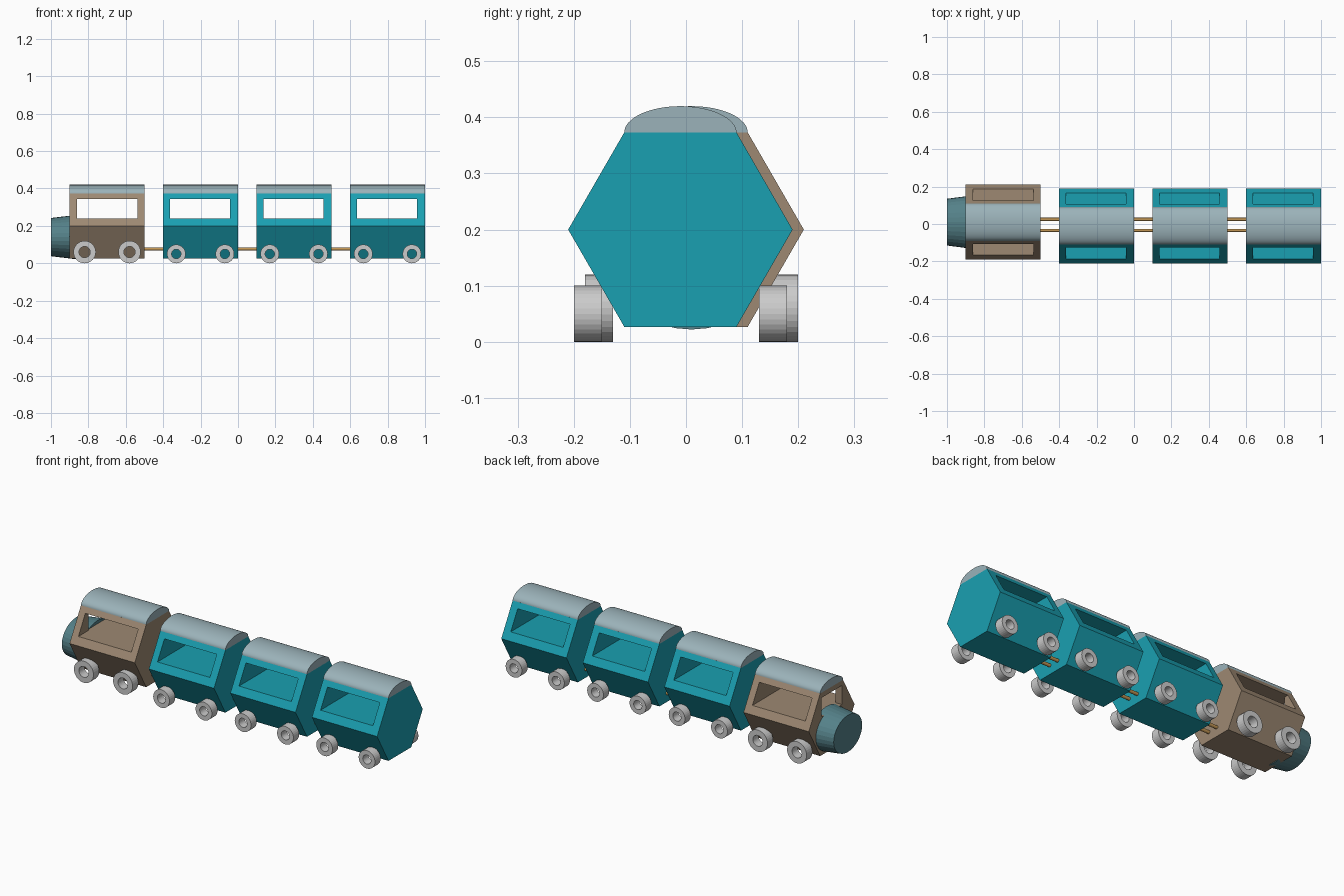
import bpy, bmesh
from math import pi, cos, sin

if "Cube" in bpy.data.objects:
    bpy.data.objects.remove(bpy.data.objects["Cube"])


def material(name, rgb):
    m = bpy.data.materials.new(name)
    m.diffuse_color = (*rgb, 1)
    m.use_nodes = True
    m.node_tree.nodes["Principled BSDF"].inputs["Base Color"].default_value = m.diffuse_color
    return m


TEAL = material("teal", (0.01, 0.35, 0.44))
BROWN = material("brown", (0.34, 0.25, 0.17))
ROOF = material("pale_blue_grey", (0.33, 0.45, 0.49))
NOSE = material("slate_teal", (0.09, 0.22, 0.25))
BRASS = material("brass", (0.55, 0.31, 0.09))


def loft(name, sections, mat=None, closed=False):
    """Skin matching rings of points; cap the ends, or close the rings into a loop."""
    bm = bmesh.new()
    rings = [[bm.verts.new(p) for p in s] for s in sections]
    n = len(rings[0])
    pairs = list(zip(rings, rings[1:]))
    if closed:
        pairs.append((rings[-1], rings[0]))
    for a, b in pairs:
        for i in range(n):
            j = (i + 1) % n
            bm.faces.new((a[i], a[j], b[j], b[i]))
    if not closed:
        bm.faces.new(rings[0])
        bm.faces.new(rings[-1])
    bmesh.ops.recalc_face_normals(bm, faces=bm.faces)
    me = bpy.data.meshes.new(name)
    bm.to_mesh(me)
    bm.free()
    ob = bpy.data.objects.new(name, me)
    bpy.context.collection.objects.link(ob)
    if mat:
        me.materials.append(mat)
    return ob


def ellipse(x, y, z, ry, rz, n, arc=2 * pi):
    """Points of an ellipse (or arc of one) in the plane of constant x."""
    steps = n if arc == 2 * pi else n - 1
    return [(x, y + ry * cos(arc * i / steps), z + rz * sin(arc * i / steps)) for i in range(n)]


def box(x0, x1, y0, y1, z0, z1):
    return loft("cutter", [[(x, y0, z0), (x, y1, z0), (x, y1, z1), (x, y0, z1)] for x in (x0, x1)])


def cut(ob, cutter):
    mod = ob.modifiers.new("cut", 'BOOLEAN')
    mod.operation = 'DIFFERENCE'
    mod.solver = 'EXACT'
    mod.object = cutter
    bpy.context.view_layer.objects.active = ob
    bpy.ops.object.modifier_apply(modifier=mod.name)
    bpy.data.objects.remove(cutter)


def wheel(name, x, y, r):
    """Ring-shaped wheel with a through hole, axle along y."""
    profile = [(r, -0.025), (r, 0.025), (r * 0.5, 0.025), (r * 0.5, -0.025)]
    rings = []
    for i in range(32):
        a = 2 * pi * i / 32
        rings.append([(x + q * cos(a), y + h, r + q * sin(a)) for q, h in profile])
    return loft(name, rings, closed=True)


def carriage(name, xc, yc, mat, r, axle, window):
    # hexagonal body with a window tunnel through both sides
    body = loft(name + "_body", [ellipse(x, yc, 0.2, 0.2, 0.2, 6) for x in (xc - 0.2, xc + 0.2)], mat)
    cut(body, box(window[0], window[1], -0.4, 0.4, 0.24, 0.345))
    # rounded roof
    roof = loft(name + "_roof", [ellipse(x, yc, 0.373, 0.1, 0.047, 33, pi)
                                 for x in (xc - 0.2, xc + 0.2)], ROOF)
    bpy.ops.object.select_all(action='DESELECT')
    roof.select_set(True)
    bpy.context.view_layer.objects.active = roof
    bpy.ops.object.shade_smooth_by_angle(angle=0.5)
    # four wheels
    for end, sx in (("front", -1), ("rear", 1)):
        for side, sy in (("right", -1), ("left", 1)):
            wheel(f"{name}_wheel_{end}_{side}", xc + sx * axle, yc + sy * 0.165, r)
    return body


# engine with windscreen opening and flared nose
engine = carriage("engine", -0.7, 0.01, BROWN, 0.06, 0.12, (-0.862, -0.538))
cut(engine, box(-0.95, -0.8, -0.08, 0.10, 0.24, 0.345))
loft("engine_nose", [ellipse(-1.0, 0.01, 0.14, 0.125, 0.102, 32),
                     ellipse(-0.87, 0.01, 0.14, 0.142, 0.118, 32)], NOSE)

# three cars, each with a pair of coupling rods ahead of it
for k in range(3):
    xc = -0.2 + 0.5 * k
    carriage(f"car_{k + 1}", xc, -0.01, TEAL, 0.05, 0.13, (xc - 0.163, xc + 0.158))
    for side, y in (("left", 0.025), ("right", -0.035)):
        loft(f"coupling_rod_{k + 1}_{side}",
             [ellipse(x, y, 0.076, 0.009, 0.009, 16) for x in (xc - 0.31, xc - 0.19)], BRASS)
